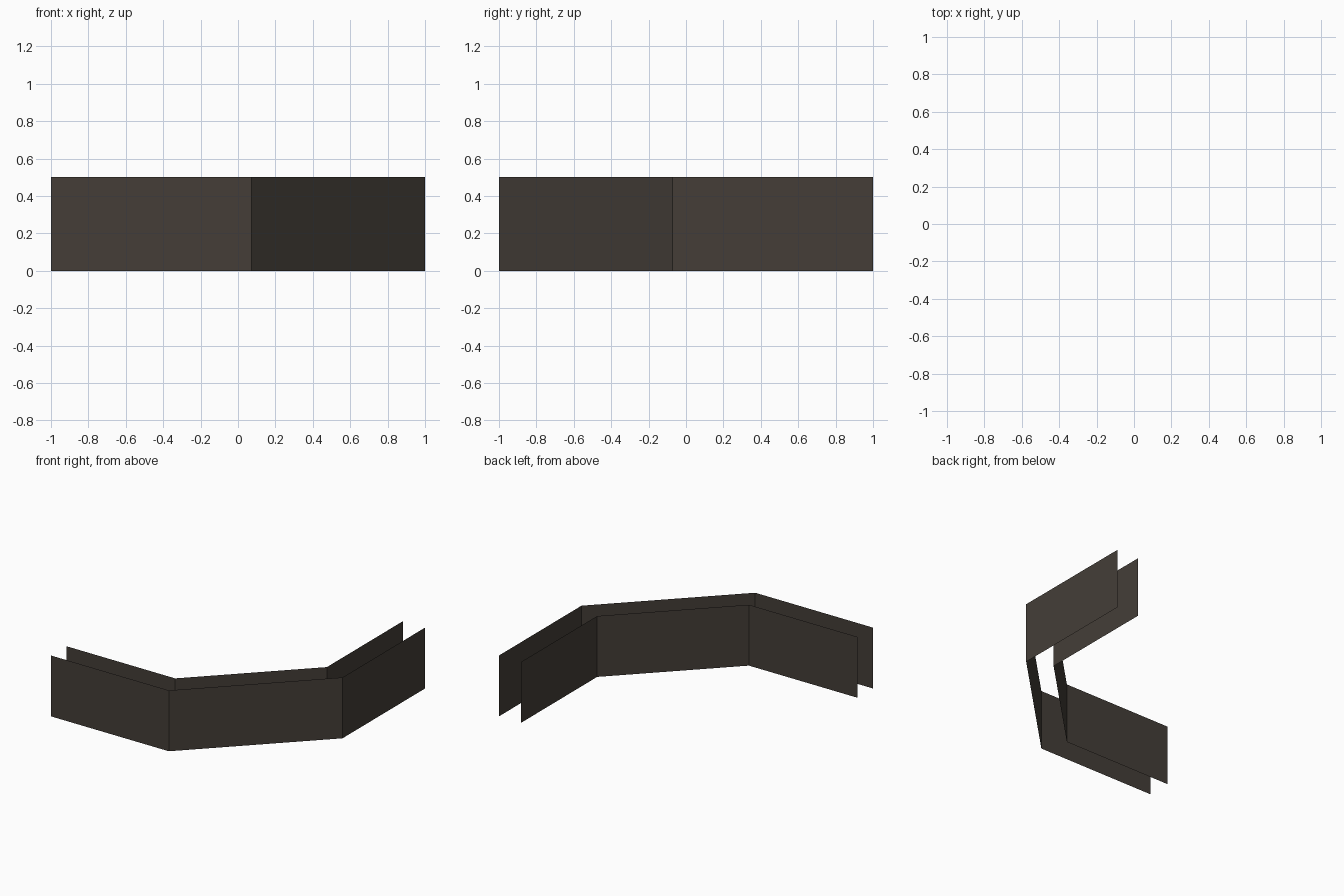
import bpy, bmesh, math

if "Cube" in bpy.data.objects:
    bpy.data.objects.remove(bpy.data.objects["Cube"])

HEIGHT = 0.5
THICK = 0.2
BEND = 0.0716                      # where the outer wall turns
SHIFT = THICK * math.tan(math.radians(22.5))   # mitre shift of the inner bends

mat = bpy.data.materials.new("dark_grey_brown")
mat.diffuse_color = (0.058, 0.048, 0.039, 1.0)
mat.use_nodes = True
mat.node_tree.nodes["Principled BSDF"].inputs["Base Color"].default_value = mat.diffuse_color


def wall(name, path):
    """Open vertical sheet extruded upward from a ground path."""
    bm = bmesh.new()
    verts = [bm.verts.new((x, y, 0)) for x, y in path]
    edges = [bm.edges.new(pair) for pair in zip(verts, verts[1:])]
    ext = bmesh.ops.extrude_edge_only(bm, edges=edges)["geom"]
    top = [v for v in ext if isinstance(v, bmesh.types.BMVert)]
    bmesh.ops.translate(bm, verts=top, vec=(0, 0, HEIGHT))
    # make faces point to the right-hand side of the path
    bm.normal_update()
    bm.faces.ensure_lookup_table()
    d = verts[1].co - verts[0].co
    if bm.faces[0].normal.x * d.y - bm.faces[0].normal.y * d.x < 0:
        bmesh.ops.reverse_faces(bm, faces=bm.faces[:])
    me = bpy.data.meshes.new(name)
    bm.to_mesh(me)
    bm.free()
    me.materials.append(mat)
    ob = bpy.data.objects.new(name, me)
    bpy.context.collection.objects.link(ob)


def corner_path(side, bend):
    """Three-segment path, symmetric about the line y = -x."""
    half = [(-1, -side), (bend, -side)]
    return half + [(-y, -x) for x, y in reversed(half)]


# outer wall faces out, inner wall faces in; ends, top and bottom stay open
wall("outer_wall", corner_path(1.0, BEND))
wall("inner_wall", corner_path(1.0 - THICK, BEND - SHIFT)[::-1])
